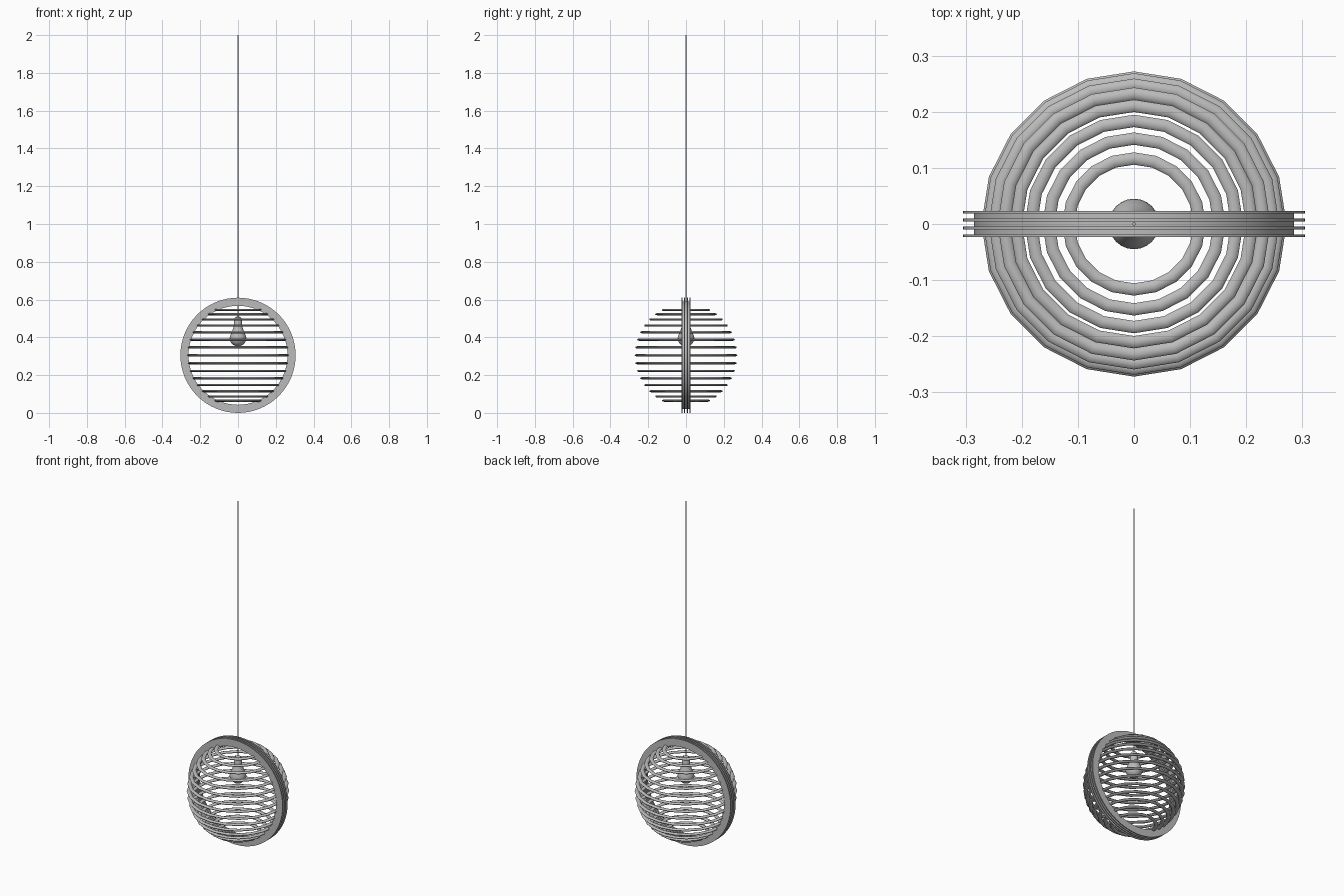
import bpy, math

cube = bpy.data.objects.get("Cube")
if cube:
    bpy.data.objects.remove(cube, do_unlink=True)

CENTRE = 0.305
GLOBE = 0.272

grey = bpy.data.materials.new("plain grey")
grey.use_nodes = True
grey.diffuse_color = (0.5, 0.5, 0.5, 1)
grey.node_tree.nodes["Principled BSDF"].inputs["Base Color"].default_value = (0.5, 0.5, 0.5, 1)


def lathe(name, profile, steps, closed, place, angle=40):
    """Spin (radius, height) points about z; closed profiles make rings."""
    n = len(profile)
    verts = [(r * math.sin(2 * math.pi * s / steps), r * math.cos(2 * math.pi * s / steps), h)
             for s in range(steps) for r, h in profile]
    faces = []
    for s in range(steps):
        a, b = s * n, (s + 1) % steps * n
        for i in range(n if closed else n - 1):
            j = (i + 1) % n
            faces.append((a + i, a + j, b + j, b + i))
    if not closed:
        faces.append([s * n for s in range(steps)])
        faces.append([s * n + n - 1 for s in reversed(range(steps))])
    mesh = bpy.data.meshes.new(name)
    mesh.from_pydata(verts, [], faces)
    mesh.materials.append(grey)
    obj = bpy.data.objects.new(name, mesh)
    bpy.context.collection.objects.link(obj)
    obj.location = place
    # Consistent outward normals
    bpy.ops.object.select_all(action='DESELECT')
    obj.select_set(True)
    bpy.context.view_layer.objects.active = obj
    bpy.ops.object.mode_set(mode='EDIT')
    bpy.ops.mesh.select_all(action='SELECT')
    bpy.ops.mesh.normals_make_consistent(inside=False)
    bpy.ops.object.mode_set(mode='OBJECT')
    bpy.ops.object.shade_smooth_by_angle(angle=math.radians(angle))
    return obj


def band(inner, outer, half):
    return [(inner, -half), (outer, -half), (outer, half), (inner, half)]


# Horizontal slats: flattened tubes spaced evenly by latitude on the globe
for k in range(-7, 8):
    lat = math.radians(62 * k / 7)
    mid = GLOBE * math.cos(lat) - 0.011
    section = [(mid + 0.011 * math.cos(t * math.pi / 4), 0.006 * math.sin(t * math.pi / 4))
               for t in range(8)]
    lathe(f"slat_{k + 8}", section, 20, True, (0, 0, CENTRE + GLOBE * math.sin(lat)), 60)

# Upright frame: four thin hoops with a recessed core between them
for i in range(4):
    hoop = lathe(f"frame_hoop_{i + 1}", band(0.262, 0.305, 0.0025), 64, True,
                 (0, -0.021 + 0.014 * i, CENTRE))
    hoop.rotation_euler.x = math.pi / 2
core = lathe("frame_core", band(0.266, 0.285, 0.02), 64, True, (0, 0, CENTRE))
core.rotation_euler.x = math.pi / 2

# Bulb with its neck and socket
bulb = [(0.004, 0.353), (0.022, 0.358), (0.037, 0.371), (0.045, 0.392), (0.042, 0.408),
        (0.033, 0.428), (0.025, 0.45), (0.022, 0.462)]
lathe("bulb", bulb, 24, False, (0, 0, 0), 50)
socket = [(0.021, 0.46), (0.021, 0.495), (0.015, 0.506), (0.004, 0.51)]
lathe("socket", socket, 16, False, (0, 0, 0))

# Hanging cord
lathe("cord", [(0.003, 0.505), (0.003, 2.0)], 10, False, (0, 0, 0))
